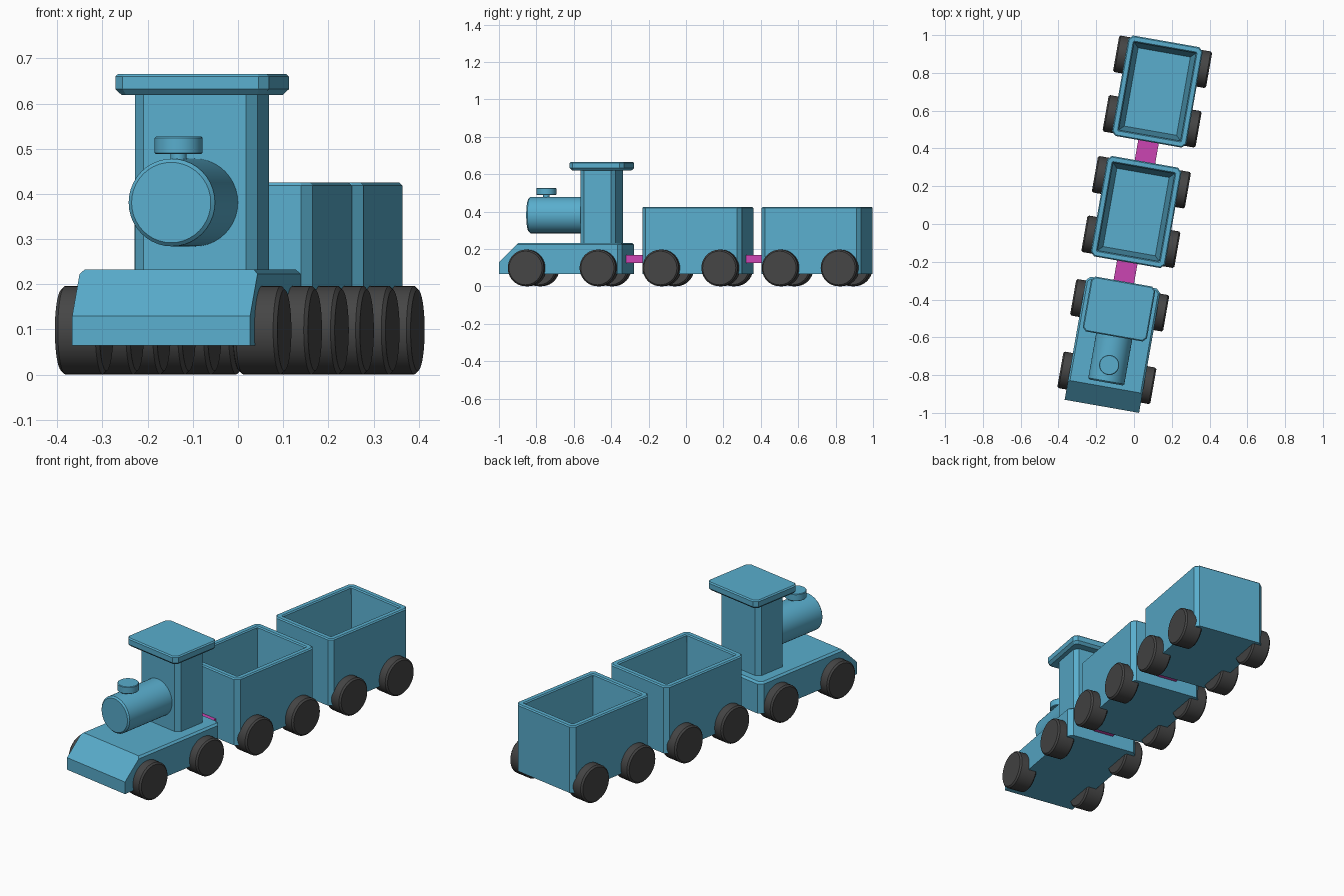
import bpy, bmesh, math
from mathutils import Vector, Matrix

if "Cube" in bpy.data.objects:
    bpy.data.objects.remove(bpy.data.objects["Cube"])

TURN = Matrix.Rotation(math.radians(-10), 4, 'Z')  # whole train stands at a slight angle


def material(name, rgb):
    m = bpy.data.materials.new(name)
    m.diffuse_color = (*rgb, 1)
    m.use_nodes = True
    m.node_tree.nodes["Principled BSDF"].inputs["Base Color"].default_value = m.diffuse_color
    return m


BLUE = material("blue", (0.10, 0.42, 0.61))
DARK = material("dark", (0.06, 0.06, 0.06))
PINK = material("magenta", (0.60, 0.06, 0.45))


def finish(bm, name, mat, loc, smooth=False):
    bmesh.ops.recalc_face_normals(bm, faces=bm.faces)
    me = bpy.data.meshes.new(name)
    bm.to_mesh(me)
    bm.free()
    me.materials.append(mat)
    ob = bpy.data.objects.new(name, me)
    bpy.context.collection.objects.link(ob)
    ob.matrix_world = TURN @ Matrix.Translation(loc)
    if smooth:
        bpy.ops.object.select_all(action='DESELECT')
        ob.select_set(True)
        bpy.context.view_layer.objects.active = ob
        bpy.ops.object.shade_smooth_by_angle(angle=math.radians(30))
    return ob


def chamfer(bm, edges, w):
    bmesh.ops.bevel(bm, geom=edges, offset=w, segments=1, affect='EDGES')


def is_vertical(e):
    d = e.verts[0].co - e.verts[1].co
    return abs(d.z) > 0.9 * d.length


def end_edges(bm, z):
    return [e for e in bm.edges if all(abs(v.co.z - z) < 1e-4 for v in e.verts)]


def box(size, corner=0.0, top=0.0, bottom=0.0):
    # box with chamfered uprights and optional top and bottom chamfers
    bm = bmesh.new()
    bmesh.ops.create_cube(bm, size=1, matrix=Matrix.Diagonal((*size, 1)))
    if corner:
        chamfer(bm, [e for e in bm.edges if is_vertical(e)], corner)
    if top:
        chamfer(bm, end_edges(bm, size[2] / 2), top)
    if bottom:
        chamfer(bm, end_edges(bm, -size[2] / 2), bottom)
    return bm


def cylinder(r, depth, rim, axis='Z', sides=40):
    bm = bmesh.new()
    bmesh.ops.create_cone(bm, cap_ends=True, segments=sides, radius1=r, radius2=r, depth=depth)
    if rim:
        chamfer(bm, end_edges(bm, depth / 2) + end_edges(bm, -depth / 2), rim)
    if axis != 'Z':
        bm.transform(Matrix.Rotation(math.pi / 2, 4, 'Y' if axis == 'X' else 'X'))
    return bm


def wheels(prefix, y_mid, half):
    for end, dy in (("front", -half), ("rear", half)):
        for side, s in (("left", -1), ("right", 1)):
            finish(cylinder(0.098, 0.10, 0.008, 'X'), f"{prefix}_{end}_{side}_wheel",
                   DARK, (s * 0.20, y_mid + dy, 0.0985), True)


# Engine chassis: side profile with sloping nose
profile = [(-0.98, 0.065), (-0.98, 0.13), (-0.875, 0.233), (-0.315, 0.233), (-0.315, 0.065)]
bm = bmesh.new()
face = bm.faces.new([bm.verts.new((-0.2, y, z)) for y, z in profile])
ext = bmesh.ops.extrude_face_region(bm, geom=[face])
bmesh.ops.translate(bm, verts=[g for g in ext["geom"] if isinstance(g, bmesh.types.BMVert)],
                    vec=(0.4, 0, 0))
bmesh.ops.recalc_face_normals(bm, faces=bm.faces)
chamfer(bm, [e for e in bm.edges if is_vertical(e) and e.verts[0].co.y > -0.4], 0.022)
chamfer(bm, [e for e in bm.edges if all(v.co.z > 0.232 for v in e.verts)
             and not all(v.co.y < -0.87 for v in e.verts)], 0.01)
finish(bm, "engine_chassis", BLUE, (0, 0, 0))

# Cab and roof
finish(box((0.275, 0.19, 0.41), 0.022), "cab", BLUE, (0, -0.457, 0.43))
finish(box((0.345, 0.295, 0.047), 0.02, 0.006, 0.013), "cab_roof", BLUE, (0, -0.457, 0.6425))

# Boiler and chimney
finish(cylinder(0.097, 0.33, 0.008, 'Y'), "boiler", BLUE, (0, -0.687, 0.381), True)
finish(cylinder(0.018, 0.04, 0, sides=24), "chimney_stem", BLUE, (0, -0.758, 0.48), True)
finish(cylinder(0.053, 0.039, 0.003), "chimney_cap", BLUE, (0, -0.758, 0.5075), True)

wheels("engine", -0.632, 0.195)

# Open wagons
for i, y in enumerate((0.0645, 0.712), 1):
    bm = box((0.40, 0.54, 0.36), 0.022, 0.006)
    for thick, depth in ((0.024, 0), (0.006, -0.006), (0.028, -0.285)):
        top = max((f for f in bm.faces if f.normal.z > 0.99 and len(f.verts) == 8),
                  key=lambda f: -f.calc_area())
        bmesh.ops.inset_region(bm, faces=[top], thickness=thick, depth=depth)
        bm.normal_update()
    finish(bm, f"wagon_{i}_tub", BLUE, (0, y, 0.245))
    wheels(f"wagon_{i}", y, 0.16)

# Couplings bridging the gaps
for name, y0, y1 in (("front_coupling", -0.32, -0.20), ("rear_coupling", 0.33, 0.447)):
    finish(box((0.11, y1 - y0, 0.042)), name, PINK, (0, (y0 + y1) / 2, 0.146))
